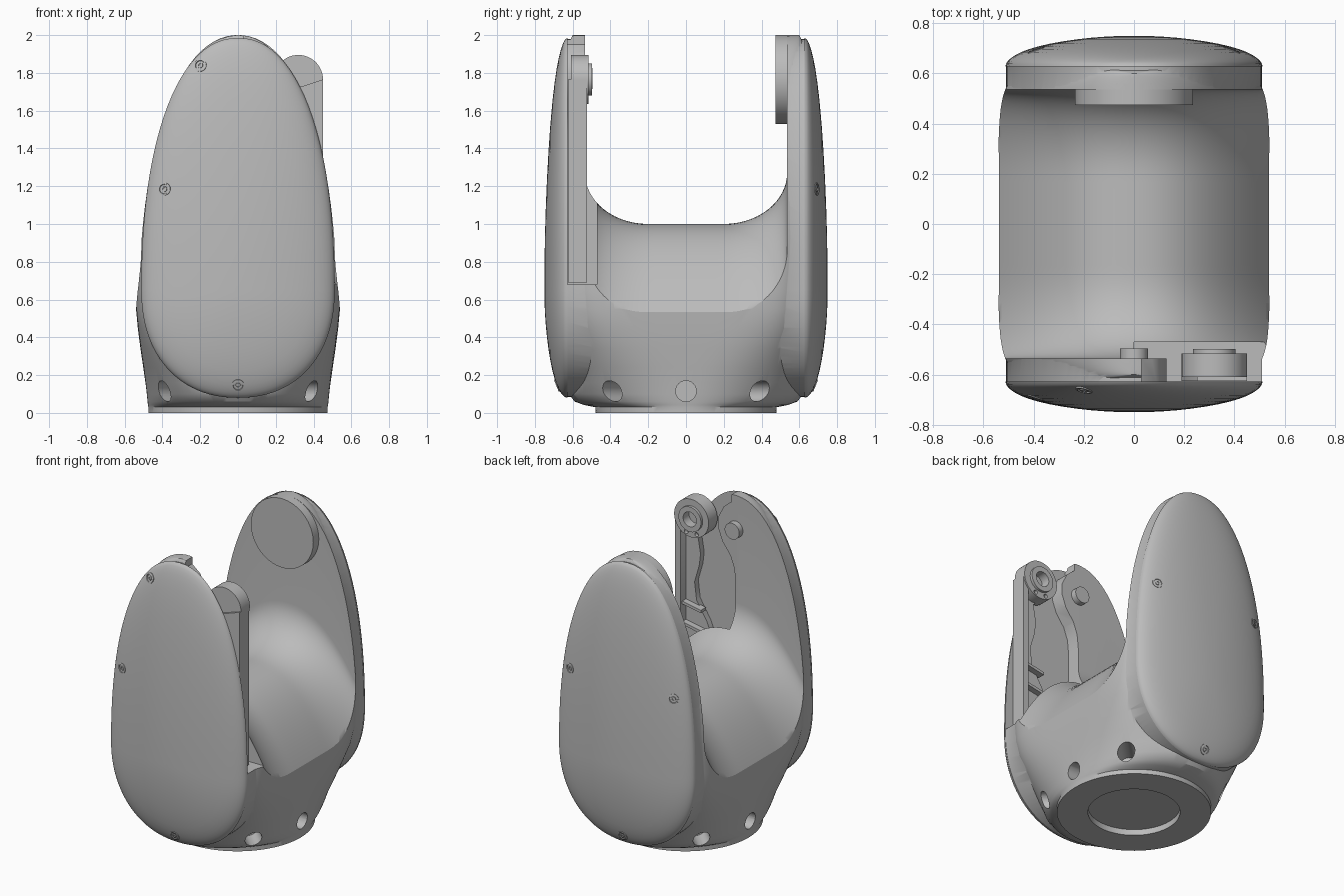
import bpy, bmesh, math
from mathutils import Vector

cube = bpy.data.objects.get("Cube")
if cube:
    bpy.data.objects.remove(cube)

grey = bpy.data.materials.new("plain_grey")
grey.use_nodes = True
grey.diffuse_color = (0.5, 0.5, 0.5, 1)
grey.node_tree.nodes["Principled BSDF"].inputs["Base Color"].default_value = grey.diffuse_color


def finish(mesh, angle=32):
    for p in mesh.polygons:
        p.use_smooth = True
    mesh.set_sharp_from_angle(angle=math.radians(angle))


def loft(name, rings):
    """Skin a list of equal rings and cap both ends."""
    bm = bmesh.new()
    rows = [[bm.verts.new(p) for p in ring] for ring in rings]
    n = len(rows[0])
    for a, b in zip(rows, rows[1:]):
        for i in range(n):
            j = (i + 1) % n
            bm.faces.new((a[i], a[j], b[j], b[i]))
    bm.faces.new(rows[0])
    bm.faces.new(rows[-1])
    bmesh.ops.recalc_face_normals(bm, faces=bm.faces)
    mesh = bpy.data.meshes.new(name)
    bm.to_mesh(mesh)
    bm.free()
    mesh.materials.append(grey)
    finish(mesh)
    ob = bpy.data.objects.new(name, mesh)
    bpy.context.collection.objects.link(ob)
    return ob


def prism(name, pts, y0, y1):
    """Extrude an x-z outline along y."""
    return loft(name, [[(x, y, z) for x, z in pts] for y in (y0, y1)])


def circle(x, z, r, n=40):
    return [(x + r * math.cos(math.tau * i / n), z + r * math.sin(math.tau * i / n)) for i in range(n)]


def combine(ob, tools, operation="DIFFERENCE"):
    for tool in tools:
        mod = ob.modifiers.new("cut", "BOOLEAN")
        mod.operation, mod.object, mod.solver = operation, tool, "EXACT"
        dg = bpy.context.evaluated_depsgraph_get()
        mesh = bpy.data.meshes.new_from_object(ob.evaluated_get(dg))
        ob.modifiers.clear()
        ob.data = mesh
        bpy.data.objects.remove(tool)
    finish(ob.data)


def power(v, e):
    return math.copysign(abs(v) ** e, v)


def egg(scale=1.0, n=96):
    """Egg outline of the side covers."""
    pts = []
    for i in range(n):
        a = math.tau * i / n
        c, s = power(math.cos(a), 0.91), power(math.sin(a), 0.91)
        pts.append((0.512 * c * scale, 0.65 + (1.335 if s > 0 else 0.57) * s * scale))
    return pts


def bulge(s):
    """Outward position of a cover at egg scale s."""
    return 0.628 + 0.05 * math.sqrt(max(0, 1 - s ** 8)) + 0.072 * (1 - s * s)


# Body: round foot flaring into a rounded block with a domed top
def section(z, hx, hy, n, count=128):
    ring = []
    for i in range(count):
        a = math.tau * (i + 0.5) / count
        x, y = power(math.cos(a), 2 / n) * hx, power(math.sin(a), 2 / n) * hy
        pinch = 1 - 0.02 * max(0, 1 - (y / 0.55) ** 2) * min(1, z)
        ring.append((x * pinch, y, z))
    return ring


rows = [(0, .475, .478, 2), (.03, .475, .48, 2), (.042, .477, .54, 2), (.06, .48, .59, 2),
        (.1, .485, .62, 2.1), (.16, .492, .628, 2.3), (.24, .504, .63, 2.8),
        (.34, .52, .63, 3.6), (.45, .535, .63, 5)]
for i in range(25):
    t = math.sin(math.pi / 2 * i / 24.3)
    rows.append((.55 + 1.45 * t, .545 * (1 - t ** 2.15) ** .465, .63 - .03 * t ** 30, 6 + 2 * min(1, 4 * t)))
body = loft("yoke_body", [section(*r) for r in rows])
combine(body, [prism("slab", egg(0.995), -0.632, 0.632)], "UNION")


# Channel between the arms, with a floor that falls away to both sides
def channel(x):
    base = 1 - 0.47 * min(1.3, abs(x / 0.54) ** 2.2)
    pts = [(x, -0.535, 2.4)]
    for i in range(41):
        a = math.pi * i / 40
        u = -math.cos(a)
        y = u * 0.535
        t = max(0, (abs(y) - 0.2) / 0.335)
        pts.append((x, y, base + 0.27 * (1 - math.sqrt(max(0, 1 - t * t)))))
    return pts + [(x, 0.535, 2.4)]


combine(body, [loft("channel", [channel(i * 0.035) for i in range(-20, 21)])])

# Pocket for the link, foot recess and radial foot holes
pocket = [(0, .68), (.8, .68), (.8, 2.3), (.03, 2.3), (.03, 1.95), (.09, 1.9), (.13, 1.82),
          (.13, 1.74), (.1, 1.66), (.04, 1.58), (.01, 1.5), (0, 1.4)]
recess = loft("recess", [[(x, y, z) for x, y in circle(0, 0, .285, 64)] for z in (-.1, .04)])
holes = []
for a in (0, 45, 135, 180, 225, 315):
    d = Vector((math.cos(math.radians(a)), math.sin(math.radians(a)), 0))
    side = Vector((-d.y, d.x, 0))
    holes.append(loft("hole", [[d * r + side * u + Vector((0, 0, v)) for u, v in circle(0, .115, .055, 24)]
                               for r in (.38, .8)]))
combine(body, [prism("pocket", pocket, -.7, -.47), recess] + holes)


# Side covers and their screws
def surface(x, z):
    dz = (z - 0.65) / (1.335 if z > 0.65 else 0.57)
    return bulge((abs(x / 0.512) ** 2.2 + abs(dz) ** 2.2) ** (1 / 2.2))


def screw(x, z, sign):
    e = 0.01
    y = surface(x, z)
    normal = Vector((-(surface(x + e, z) - surface(x - e, z)) / (2 * e), 1,
                     -(surface(x, z + e) - surface(x, z - e)) / (2 * e))).normalized()
    normal.y *= sign
    u = normal.cross(Vector((0, 0, 1))).normalized()
    v = normal.cross(u)
    rim = [(.034, -.01), (.034, .003), (.026, .004), (.024, -.004), (.016, -.004), (.015, .004), (.008, .004), (.007, -.002)]
    loft("cover_screw", [[Vector((x, sign * y, z)) + normal * h + u * a + v * b
                          for a, b in circle(0, 0, r, 20)] for r, h in rim])


scales = [1, .995, .985, .97, .95, .92, .88, .82, .75, .65, .55, .44, .33, .22, .12, .04]
for sign, label, spots in ((-1, "front", [(-.2, 1.84), (-.39, 1.185), (0, .145)]),
                           (1, "back", [(-.39, 1.185), (.39, 1.185), (0, .145)])):
    loft(label + "_cover", [[(x, sign * bulge(s), z) for x, z in egg(s)] for s in scales])
    for x, z in spots:
        screw(x, z, sign)

# Pivots on the inside of the arms
prism("back_pivot_disc", circle(0, 1.765, .235, 64), .475, .56)
prism("front_pivot_pin", circle(0, 1.77, .055), -.56, -.495)

# Link lying in the front pocket
outline = [(.45, 1.765), (.45, .69), (.2, .69), (.19, .9), (.25, 1.05), (.33, 1.18), (.345, 1.3),
           (.31, 1.42), (.3, 1.5), (.32, 1.62), (.25, 1.7)]
prism("link_plate", outline, -.625, -.585)
prism("link_rail", [(.41, .69), (.45, .69), (.45, 1.765), (.41, 1.7)], -.625, -.525)
for z in (.8, .98, 1.12):
    prism("link_rib", [(.27, z), (.43, z + .03), (.43, z + .05), (.27, z + .02)], -.6, -.545)
boss = prism("link_boss", circle(.32, 1.765, .13, 48), -.61, -.515)
collar = prism("collar", circle(.32, 1.765, .085, 48), -.55, -.497)
combine(boss, [collar], "UNION")
combine(boss, [prism("bore", circle(.32, 1.765, .05), -.56, -.4)]
        + [prism("bore", circle(x, z, .014, 16), -.54, -.4) for x, z in ((.28, 1.665), (.36, 1.665))])
